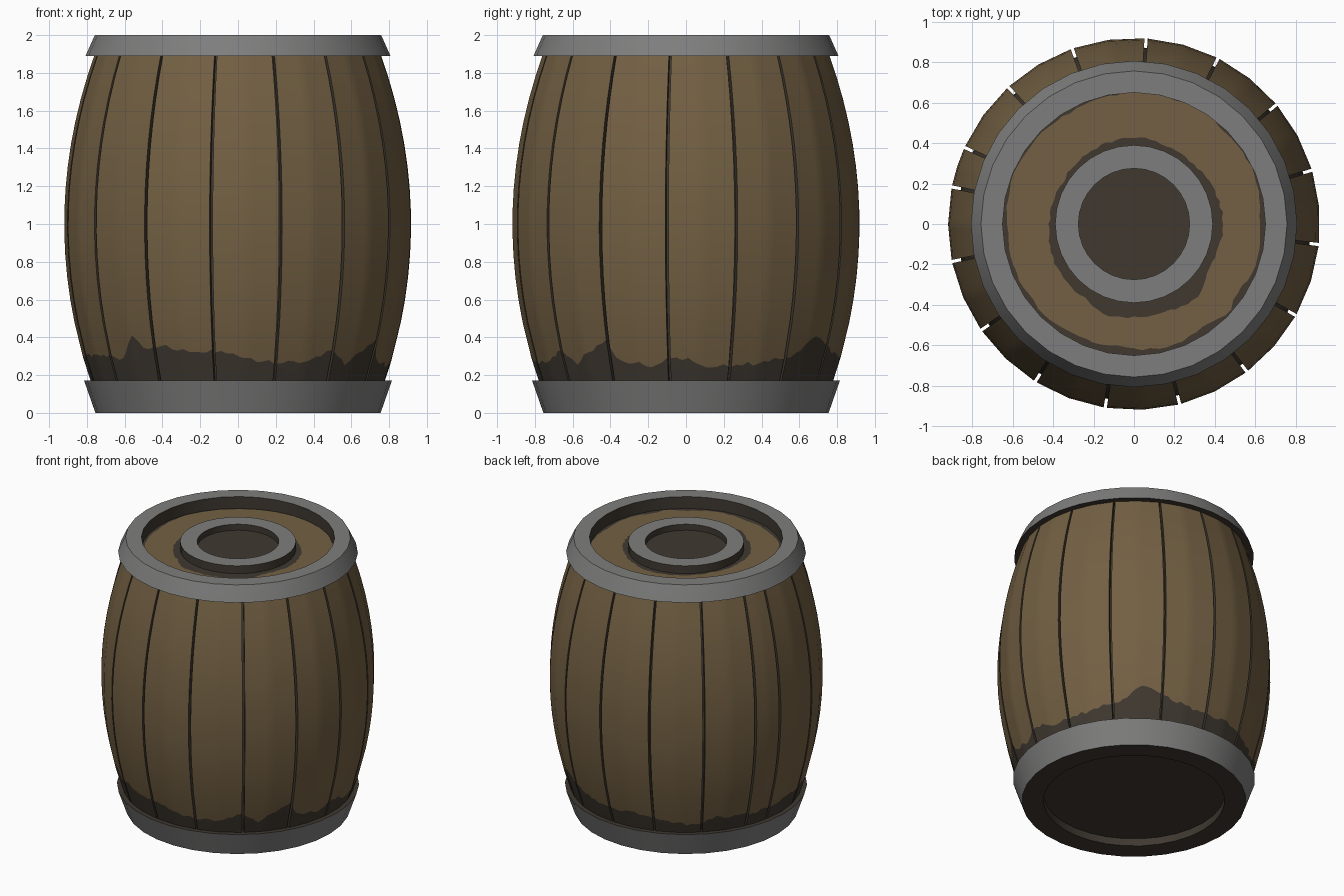
import bpy, bmesh, math, random

if "Cube" in bpy.data.objects:
    bpy.data.objects.remove(bpy.data.objects["Cube"])

random.seed(4)


def material(name, rgb):
    m = bpy.data.materials.new(name)
    m.diffuse_color = (*rgb, 1)
    m.use_nodes = True
    m.node_tree.nodes["Principled BSDF"].inputs["Base Color"].default_value = m.diffuse_color
    return m


WOOD, DARK, METAL = 0, 1, 2
MATS = [material("brown_wood", (0.172, 0.117, 0.056)),
        material("dark_grime", (0.050, 0.040, 0.030)),
        material("grey_metal", (0.21, 0.208, 0.206))]


def finish(name, bm):
    bmesh.ops.recalc_face_normals(bm, faces=bm.faces)
    me = bpy.data.meshes.new(name)
    bm.to_mesh(me)
    bm.free()
    for m in MATS:
        me.materials.append(m)
    ob = bpy.data.objects.new(name, me)
    bpy.context.collection.objects.link(ob)
    bpy.context.view_layer.objects.active = ob
    ob.select_set(True)
    bpy.ops.object.shade_smooth_by_angle(angle=math.radians(30))
    ob.select_set(False)
    return ob


def revolve(name, rings, mats, n=32, closed=True):
    """Spin a profile; a ring is (radius or radius function of degrees, z), mats has one entry per band."""
    bm = bmesh.new()
    loops = []
    for r, z in rings:
        loop = []
        for i in range(n):
            d = 360 * i / n
            a = math.radians(d)
            rad = r(d) if callable(r) else r
            loop.append(bm.verts.new((rad * math.cos(a), rad * math.sin(a), z)))
        loops.append(loop)
    for k, mat in enumerate(mats):
        a, b = loops[k], loops[(k + 1) % len(loops)]
        for i in range(n):
            j = (i + 1) % n
            bm.faces.new((a[i], a[j], b[j], b[i])).material_index = mat
    if not closed:
        bm.faces.new(loops[0]).material_index = mats[0]
        bm.faces.new(loops[-1]).material_index = mats[-1]
    return finish(name, bm)


def lookup(table, d):
    """Linear interpolation around the circle, angles in degrees."""
    d = (d + 180) % 360 - 180
    pts = [(table[-1][0] - 360, table[-1][1])] + table + [(table[0][0] + 360, table[0][1])]
    for (a, u), (b, v) in zip(pts, pts[1:]):
        if a <= d <= b:
            return u + (v - u) * (d - a) / (b - a)


def bulge(z):
    return 0.92 - 0.155 * ((z - 1) / 0.88) ** 2


# Grime height around the foot of the barrel
GRIME = [(-170, .30), (-150, .31), (-138, .28), (-131, .41), (-126, .33), (-120, .36),
         (-105, .32), (-96, .33), (-82, .27), (-65, .27), (-54, .33), (-46, .26),
         (-30, .38), (-26, .28), (-14, .25), (-4, .30), (8, .25), (28, .26), (42, .30),
         (48, .34), (55, .42), (66, .34), (80, .29), (100, .30), (130, .23), (138, .29), (160, .27)]


# Staves: fifteen wide and one narrow, each two flat facets across
def stave(name, a0, a1):
    gap = 0.5
    a0, a1 = a0 + gap, a1 - gap
    mid = (a0 + a1) / 2
    cols = 10
    zs = [0.1, None] + [0.48 + i * 1.42 / 12 for i in range(13)]
    bm = bmesh.new()
    outer, inner = [], []
    for c in range(cols + 1):
        t = c / cols * 2
        s, e, f = (a0, mid, t) if t <= 1 else (mid, a1, t - 1)
        s, e = math.radians(s), math.radians(e)
        x = math.cos(s) * (1 - f) + math.cos(e) * f
        y = math.sin(s) * (1 - f) + math.sin(e) * f
        d = math.degrees(math.atan2(y, x))
        h = lookup(GRIME, d) + random.uniform(-.012, .012)
        col = [h if z is None else z for z in zs]
        outer.append([bm.verts.new((x * bulge(z), y * bulge(z), z)) for z in col])
        inner.append([bm.verts.new((x * (bulge(z) - .04), y * (bulge(z) - .04), z)) for z in col])
    for r in range(len(zs) - 1):
        for c in range(cols):
            o, p = outer[c], outer[c + 1]
            bm.faces.new((o[r], p[r], p[r + 1], o[r + 1])).material_index = DARK if r == 0 else WOOD
        for c in (0, cols):
            o, q = outer[c], inner[c]
            bm.faces.new((o[r], q[r], q[r + 1], o[r + 1])).material_index = DARK
    finish(name, bm)


narrow = 12.8
wide = (360 - narrow) / 15
stave("narrow_stave", 155.7, 155.7 + narrow)
for i in range(15):
    start = 155.7 + narrow + i * wide
    stave(f"stave_{i + 1}", start, start + wide)

# Dark core behind the gaps between staves
core_z = [0.1 + 0.15 * i for i in range(13)]
core_z[-1] = 1.895
revolve("inner_core", [(bulge(z) - .045, z) for z in core_z], [DARK] * 12, n=48, closed=False)

# Hoops at the top and the bottom
revolve("top_hoop", [(.65, 1.89), (.807, 1.89), (.767, 1.98), (.757, 2.0), (.65, 2.0)],
        [DARK, METAL, METAL, METAL, DARK])
revolve("bottom_hoop", [(.61, 0), (.755, 0), (.815, .172), (.72, .172), (.61, .12)],
        [DARK, METAL, DARK, DARK, DARK])
revolve("bottom_board", [(.62, .055), (.62, .09)], [DARK], closed=False)

# Lid with worn grime edges
INNER = [(-150, .44), (-125, .44), (-105, .475), (-90, .46), (-70, .46), (-50, .48), (-30, .43),
         (0, .445), (25, .43), (50, .415), (90, .43), (120, .42), (150, .41), (180, .42)]
OUTER = [(-150, .63), (-120, .625), (-100, .61), (-75, .63), (-55, .615), (-42, .65), (-35, .61),
         (-20, .635), (0, .62), (20, .645), (50, .645), (90, .652), (120, .635), (150, .645), (180, .63)]


def ragged(table):
    return lambda d: lookup(table, d) + random.uniform(-.007, .005)


revolve("lid", [(.25, 1.912), (ragged(INNER), 1.912), (ragged(OUTER), 1.912), (.66, 1.912),
                (.66, 1.897), (.25, 1.897)],
        [DARK, WOOD, DARK, DARK, DARK, DARK], n=96)

# Small ring and dark hole in the lid
revolve("lid_ring", [(.275, 1.905), (.39, 1.905), (.39, 1.97), (.275, 1.97)],
        [DARK, DARK, METAL, DARK])
revolve("lid_hole", [(.28, 1.9), (.28, 1.925)], [DARK], closed=False)
